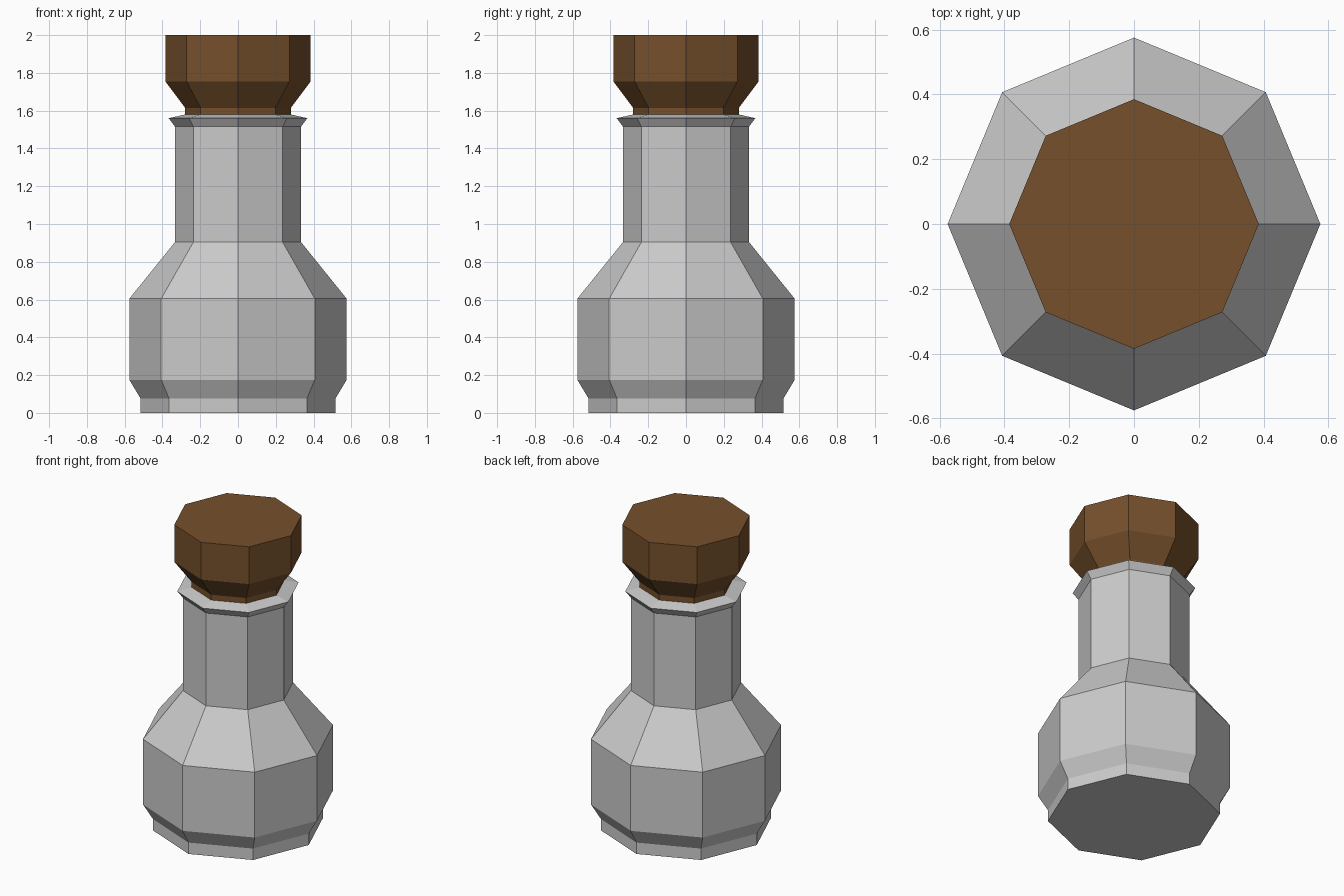
import bpy, bmesh
from math import cos, sin, pi

if "Cube" in bpy.data.objects:
    bpy.data.objects.remove(bpy.data.objects["Cube"])

SIDES = 8


def lathe(name, profile, cap_top=True):
    """Spin an (r, z) profile into a faceted solid with flat end caps."""
    bm = bmesh.new()
    rings = [[bm.verts.new((r * cos(2 * pi * i / SIDES), r * sin(2 * pi * i / SIDES), z))
              for i in range(SIDES)] for r, z in profile]
    for a, b in zip(rings, rings[1:]):
        for i in range(SIDES):
            j = (i + 1) % SIDES
            bm.faces.new((a[i], a[j], b[j], b[i]))
    bm.faces.new(rings[0][::-1])
    if cap_top:
        bm.faces.new(rings[-1])
    mesh = bpy.data.meshes.new(name)
    bm.to_mesh(mesh)
    bm.free()
    obj = bpy.data.objects.new(name, mesh)
    bpy.context.collection.objects.link(obj)
    return obj


# Bottle: foot, round belly, shoulder, neck and flared lip closing in on the cork
lathe("bottle", [(0.515, 0), (0.515, 0.075), (0.575, 0.175), (0.575, 0.605),
                 (0.333, 0.905), (0.333, 1.515), (0.367, 1.56), (0.28, 1.58)],
      cap_top=False)

# Cork stopper: short stem, flare and wide head
cork = lathe("cork_stopper", [(0.28, 1.58), (0.28, 1.615), (0.385, 1.755), (0.385, 2.0)])
brown = bpy.data.materials.new("cork_brown")
brown.diffuse_color = (0.18, 0.08, 0.025, 1)
brown.use_nodes = True
brown.node_tree.nodes["Principled BSDF"].inputs["Base Color"].default_value = brown.diffuse_color
cork.data.materials.append(brown)
